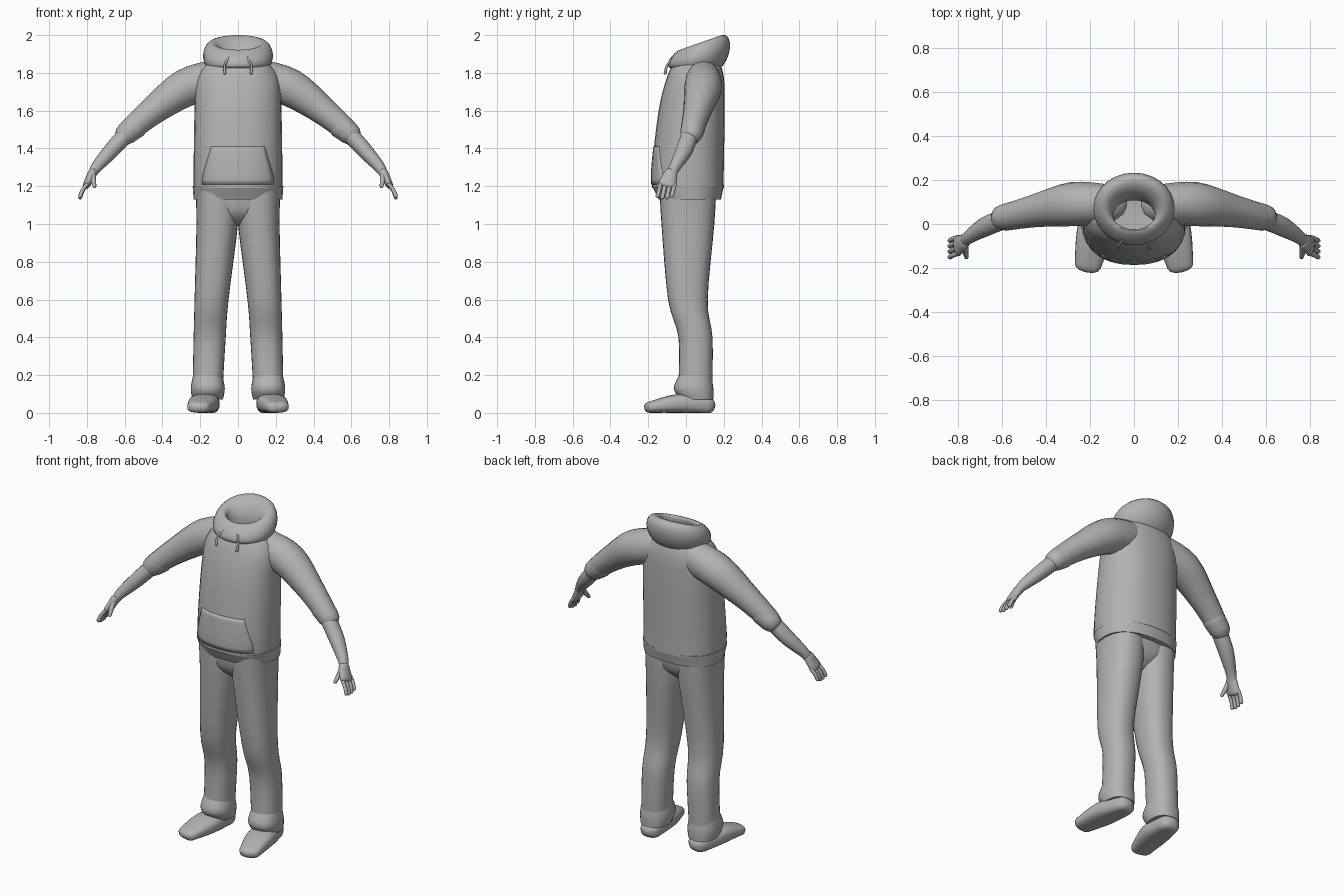
import bpy, bmesh, math
from mathutils import Vector

default_cube = bpy.data.objects.get("Cube")
if default_cube:
    bpy.data.objects.remove(default_cube)

# One plain colour for everything
shade = (.45, .45, .45, 1)
grey = bpy.data.materials.new("plain grey")
grey.use_nodes = True
grey.diffuse_color = shade
grey.node_tree.nodes["Principled BSDF"].inputs["Base Color"].default_value = shade

X, Y, Z = Vector((1, 0, 0)), Vector((0, 1, 0)), Vector((0, 0, 1))


def finish(name, bm, mirror):
    """Turn a bmesh into a smooth object, mirrored to the other side if asked."""
    bmesh.ops.recalc_face_normals(bm, faces=bm.faces)
    mesh = bpy.data.meshes.new(name)
    bm.to_mesh(mesh)
    bm.free()
    mesh.materials.append(grey)
    obj = bpy.data.objects.new(name, mesh)
    bpy.context.collection.objects.link(obj)
    if mirror:
        obj.modifiers.new("Mirror", 'MIRROR').use_mirror_merge = False
    bpy.ops.object.select_all(action='DESELECT')
    obj.select_set(True)
    bpy.context.view_layer.objects.active = obj
    bpy.ops.object.shade_smooth_by_angle(angle=math.radians(50))
    return obj


def smooth_keys(keys, steps=4):
    """Pass a smooth curve through the key sections."""
    keys = [Vector(key) for key in keys]
    padded = [keys[0]] + keys + [keys[-1]]
    result = []
    for before, start, end, after in zip(padded, padded[1:], padded[2:], padded[3:]):
        for step in range(steps):
            t = step / steps
            leaving, arriving = (end - before) / 2, (after - start) / 2
            ease = t * t * (3 - 2 * t)
            result.append(start.lerp(end, ease)
                          + leaving * t * (1 - t) ** 2
                          - arriving * t * t * (1 - t))
    return result + [keys[-1]]


def ring_points(centre, u, v, width, depth, power, sides):
    """Points of a rounded box outline around a centre."""
    for k in range(sides):
        angle = math.tau * k / sides
        c, s = math.cos(angle), math.sin(angle)
        point = (centre
                 + u * width * math.copysign(abs(c) ** (2 / power), c)
                 + v * depth * math.copysign(abs(s) ** (2 / power), s))
        point.z = max(point.z, 0)
        yield point


def skin(name, outlines, mirror=False, open_top=False):
    """Join outlines into a tube with closed ends."""
    bm = bmesh.new()
    rings = [[bm.verts.new(p) for p in outline] for outline in outlines]
    for low, high in zip(rings, rings[1:]):
        for k in range(len(low)):
            bm.faces.new((low[k - 1], low[k], high[k], high[k - 1]))
    bm.faces.new(rings[0])
    if not open_top:
        bm.faces.new(rings[-1])
    return finish(name, bm, mirror)


def upright(name, keys, power=2.3, sides=28, **options):
    """Stack level outlines; keys hold x, y, z, half width and half depth."""
    return skin(name, [ring_points(Vector(s[:3]), X, Y, s[3], s[4], power, sides)
                       for s in smooth_keys(keys)], **options)


def limb(name, keys, across=Y, power=2, sides=16):
    """Sweep outlines square to a path, with domed ends, on both sides."""
    sections = smooth_keys(keys)
    centres = [Vector(s[:3]) for s in sections]
    outlines = []

    def add(section, centre, along, scale=1):
        u = (across - along * across.dot(along)).normalized()
        outlines.append(ring_points(centre, u, along.cross(u), section[3] * scale,
                                    section[4] * scale, power, sides))

    def dome(section, centre, along, direction, angles):
        for angle in map(math.radians, angles):
            reach = direction * section[4] * math.sin(angle)
            add(section, centre + along * reach, along, math.cos(angle))

    last = len(centres) - 1
    for i, (section, centre) in enumerate(zip(sections, centres)):
        along = (centres[min(i + 1, last)] - centres[max(i - 1, 0)]).normalized()
        if i == 0:
            dome(section, centre, along, -1, (80, 55, 30))
        add(section, centre, along)
        if i == last:
            dome(section, centre, along, 1, (30, 55, 80))
    skin(name, outlines, mirror=True)


# Hoodie body, open under the hood
body = upright("hoodie_body", [
    (0, .01, 1.19, .235, .19),
    (0, .01, 1.3, .235, .19),
    (0, .03, 1.6, .23, .175),
    (0, .05, 1.78, .215, .15),
    (0, .06, 1.88, .13, .11),
], open_top=True)

# Ribbed hem band
upright("hoodie_hem", [
    (0, .02, 1.13, .235, .165),
    (0, .01, 1.2, .24, .19),
])

# Front pocket, narrowing upward and wrapped on to the body
bm = bmesh.new()
bmesh.ops.create_grid(bm, x_segments=14, y_segments=8, size=1)
for v in bm.verts:
    rise = (v.co.y + 1) / 2
    half = .19 - .06 * max(0, rise - .2)
    v.co = Vector((v.co.x * half, -.5, 1.21 + .2 * rise))
pocket = finish("front_pocket", bm, mirror=False)
wrap = pocket.modifiers.new("Wrap", 'SHRINKWRAP')
wrap.target = body
wrap.wrap_method = 'PROJECT'
wrap.use_project_y = True
wrap.use_project_x = wrap.use_project_z = False
wrap.use_negative_direction = True
wrap.use_positive_direction = True
wrap.offset = .004
pocket.modifiers.new("Cloth", 'SOLIDIFY').thickness = .008

# Folded hood: a roll of cloth, higher at the back, lining the neck
roll = []
for degrees in range(-90, 211, 20):
    c, s = math.cos(math.radians(degrees)), math.sin(math.radians(degrees))
    width = .14 + .045 * c
    tilt = Y + Z * (.15 + .2 * s)
    centre = Vector((0, .055 + .015 * c + .02 * s, 1.89 + .07 * s))
    roll.append(ring_points(centre, X, tilt, width, width - .025, 2, 28))
roll.append(ring_points(Vector((0, .04, 1.75)), X, Y, .09, .07, 2, 28))
skin("hood", roll)

# Drawstrings hanging from the hood
limb("drawstring", [
    (.05, -.07, 1.88, .006, .006),
    (.07, -.1, 1.84, .006, .006),
    (.07, -.11, 1.8, .008, .008),
], across=X, sides=8)

# Sleeves pushed up below the elbow
limb("sleeve", [
    (.12, .09, 1.77, .09, .1),
    (.28, .09, 1.72, .1, .1),
    (.45, .06, 1.6, .075, .075),
    (.58, .03, 1.49, .06, .06),
])

# Bunched sleeve ends
limb("sleeve_end", [
    (.54, .04, 1.52, .065, .065),
    (.59, .03, 1.48, .06, .06),
])

# Forearms and flat palms
limb("forearm", [
    (.57, .03, 1.5, .045, .045),
    (.67, -.01, 1.39, .045, .042),
    (.75, -.06, 1.3, .03, .03),
    (.77, -.08, 1.26, .03, .02),
])
limb("palm", [
    (.77, -.08, 1.27, .035, .025),
    (.8, -.1, 1.21, .048, .02),
])

# Four fingers side by side, then the thumb
for i, finger in enumerate(("little", "ring", "middle", "index")):
    y = -.06 - .025 * i
    length = .06 + .01 * math.sin(i)
    root = Vector((.8, y, 1.21))
    tip = root + Vector((.035, -.015, -length))
    knuckle = root.lerp(tip, .5) + X * .005
    limb(finger + "_finger", [(*p, .011, .011) for p in (root, knuckle, tip)], sides=10)
limb("thumb", [
    (.77, -.1, 1.26, .018, .018),
    (.76, -.15, 1.2, .01, .01),
], across=X, sides=10)

# Trousers: hips, loose legs and bunched cuffs
upright("trouser_hips", [
    (0, .01, 1.18, .21, .15),
    (0, .01, 1.06, .19, .13),
    (0, .01, .99, .06, .06),
])
upright("trouser_leg", [
    (.11, .01, 1.18, .115, .15),
    (.11, .01, 1, .11, .14),
    (.14, .01, .6, .09, .105),
    (.15, .05, .4, .085, .09),
    (.16, .05, .15, .08, .09),
], mirror=True)
upright("trouser_cuff", [
    (.16, .05, .21, .075, .08),
    (.16, .04, .13, .09, .105),
    (.16, .06, .07, .08, .085),
], mirror=True)

# Flat-soled shoes with toes turned slightly out
limb("shoe", [
    (.16, .11, .04, .06, .045),
    (.18, -.04, .05, .08, .05),
    (.21, -.19, .03, .06, .03),
], across=X, power=2.7, sides=24)
